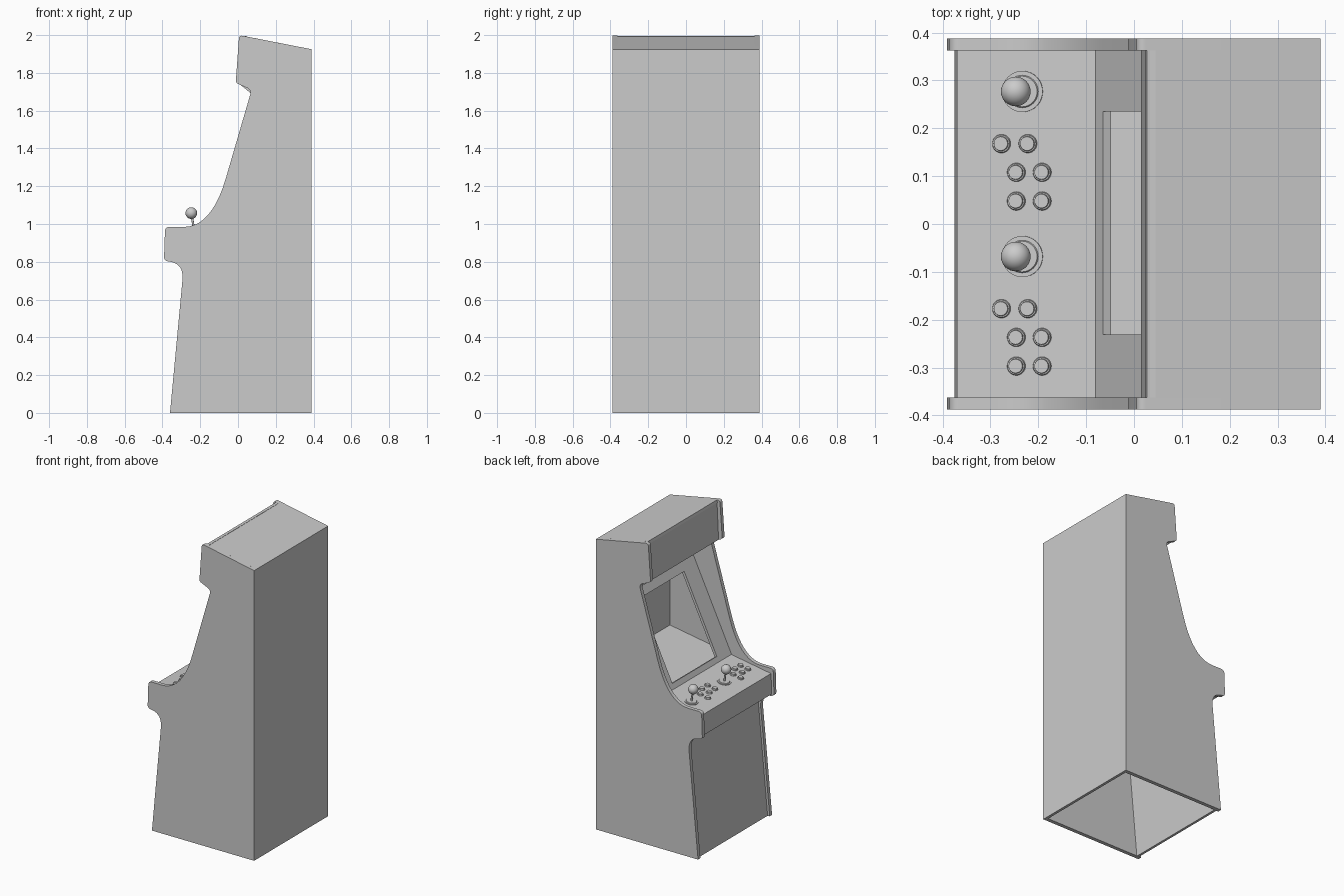
import bpy, bmesh, math
from mathutils import Vector, Matrix

if "Cube" in bpy.data.objects:
    bpy.data.objects.remove(bpy.data.objects["Cube"])

W = 0.363          # half width between the side panels
T = 0.025          # board thickness of the sides
SLOPE = 0.167      # rise of the control deck


def finish(name, bm, angle=35):
    bmesh.ops.recalc_face_normals(bm, faces=bm.faces)
    me = bpy.data.meshes.new(name)
    bm.to_mesh(me)
    bm.free()
    ob = bpy.data.objects.new(name, me)
    bpy.context.collection.objects.link(ob)
    bpy.context.view_layer.objects.active = ob
    ob.select_set(True)
    bpy.ops.object.shade_smooth_by_angle(angle=math.radians(angle))
    ob.select_set(False)
    return ob


def prism(name, pts, y0, y1):
    """Extrude an XZ outline from y0 to y1."""
    bm = bmesh.new()
    f = bm.faces.new([bm.verts.new((x, y0, z)) for x, z in pts])
    ext = bmesh.ops.extrude_face_region(bm, geom=[f])["geom"]
    bmesh.ops.translate(bm, vec=(0, y1 - y0, 0),
                        verts=[v for v in ext if isinstance(v, bmesh.types.BMVert)])
    return finish(name, bm)


def slab(name, p, q, t=0.018):
    """Board between the sides whose outer face runs p to q, thickened inward."""
    p, q = Vector(p), Vector(q)
    d = (q - p).normalized()
    n = Vector((-d.y, d.x)) * t
    return prism(name, [p, q, q + n, p + n], -W, W)


def rounded(corners, steps=10):
    """Corners are (x, z, cut before, cut after); cuts become smooth curves."""
    out = []
    for i, (x, z, a, b) in enumerate(corners):
        c = Vector((x, z))
        if a == 0:
            out.append(c)
            continue
        prev = Vector(corners[i - 1][:2])
        nxt = Vector(corners[(i + 1) % len(corners)][:2])
        s = c + (prev - c).normalized() * a
        e = c + (nxt - c).normalized() * b
        for k in range(steps + 1):
            u = k / steps
            out.append(s * (1 - u) ** 2 + c * 2 * u * (1 - u) + e * u * u)
    return out


# Side panels
outline = rounded([
    (-0.36, 0, 0, 0), (0.39, 0, 0, 0), (0.39, 1.925, 0, 0),
    (0.006, 2.0, 0.02, 0.02), (-0.012, 1.747, 0.015, 0.015),
    (0.072, 1.71, 0.025, 0.03), (-0.14, 0.983, 0.27, 0.15),
    (-0.386, 0.985, 0.025, 0.025), (-0.392, 0.805, 0.02, 0.025),
    (-0.286, 0.79, 0.075, 0.09)])
prism("side_panel_left", outline, W, W + T)
prism("side_panel_right", outline, -W - T, -W)


def deck_z(x):
    return 0.95 + SLOPE * (x + 0.37)


# Boards between the sides (the bottom stays open)
slab("back_panel", (0.39, 0), (0.39, 1.925))
slab("top_panel", (0.39, 1.925), (0.027, 1.996))
slab("marquee_panel", (0.027, 1.995), (0.015, 1.735))
slab("speaker_panel", (0.015, 1.735), (0.2, 1.585))
slab("control_deck", (0.375, deck_z(0.375)), (-0.37, 0.95))
slab("deck_front", (-0.37, 0.95), (-0.375, 0.815))
slab("deck_underside", (-0.375, 0.815), (-0.265, 0.80))
slab("kick_panel", (-0.27, 0.81), (-0.345, 0))

# Screen bezel: a frame around the open screen hole
lo, hi = Vector((-0.08, 0, 1.0)), Vector((0.2, 0, 1.585))
d = (hi - lo).normalized()
inward = Vector((d.z, 0, -d.x)) * 0.018
bm = bmesh.new()


def loop(a, b, w0, w1, off):
    return [bm.verts.new(lo.lerp(hi, t) + Vector((0, y, 0)) + off)
            for t, y in ((a, w0), (a, w1), (b, w1), (b, w0))]


zero = Vector((0, 0, 0))
loops = [loop(0, 1, -W, W, zero), loop(0.055, 0.91, -0.231, 0.235, zero),
         loop(0.055, 0.91, -0.231, 0.235, inward), loop(0, 1, -W, W, inward)]
for k in range(4):
    A, B = loops[k], loops[(k + 1) % 4]
    for i in range(4):
        j = (i + 1) % 4
        bm.faces.new((A[i], A[j], B[j], B[i]))
finish("screen_bezel", bm)


# Controls standing square on the sloped deck
def on_deck(x, y):
    return Matrix.Translation((x, y, deck_z(x))) @ Matrix.Rotation(-math.atan(SLOPE), 4, 'Y')


def disc(bm, m, r1, r2, z0, z1, n=32):
    bmesh.ops.create_cone(bm, cap_ends=True, segments=n, radius1=r1, radius2=r2, depth=z1 - z0,
                          matrix=m @ Matrix.Translation((0, 0, (z0 + z1) / 2)))


buttons = [(-0.277, 0.168), (-0.222, 0.168), (-0.246, 0.108),
           (-0.192, 0.108), (-0.246, 0.048), (-0.192, 0.048)]
for player, dy in (("left", 0), ("right", -0.345)):
    # Joystick: washer, shaft and ball
    m = on_deck(-0.233, 0.277 + dy)
    bm = bmesh.new()
    disc(bm, m, 0.043, 0.043, -0.002, 0.004, 40)
    disc(bm, m, 0.034, 0.032, 0.004, 0.007, 40)
    disc(bm, m, 0.006, 0.006, 0.0, 0.07, 16)
    bmesh.ops.create_uvsphere(bm, u_segments=32, v_segments=16, radius=0.031,
                              matrix=m @ Matrix.Translation((0, 0, 0.086)))
    finish(player + "_joystick", bm)
    # Six buttons: collar and plunger
    for i, (x, y) in enumerate(buttons):
        m = on_deck(x, y + dy)
        bm = bmesh.new()
        disc(bm, m, 0.02, 0.018, -0.002, 0.006)
        disc(bm, m, 0.0155, 0.0145, 0.006, 0.011)
        finish(f"{player}_button_{i + 1}", bm)
